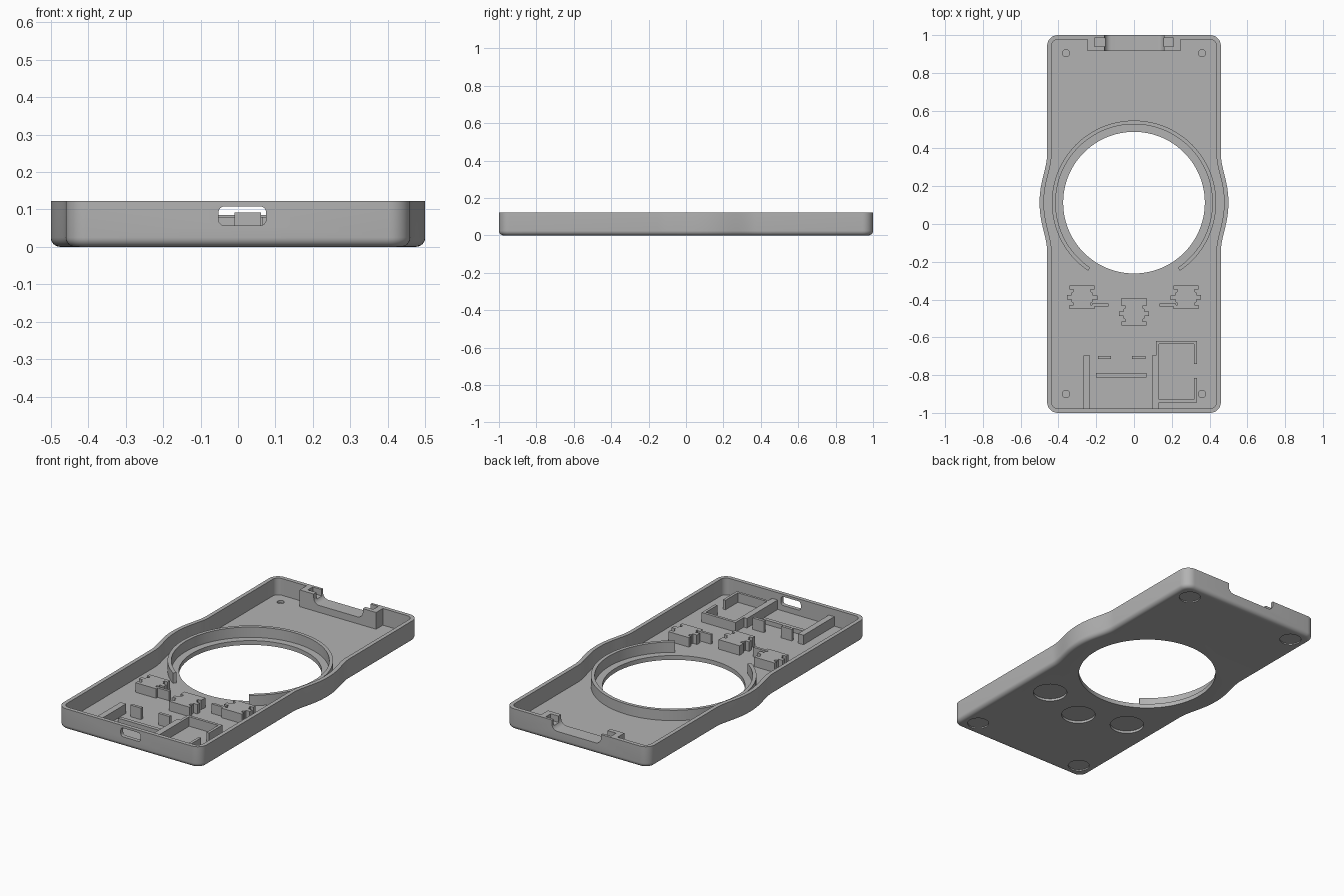
import bpy, bmesh, math
from mathutils import Vector

cube = bpy.data.objects.get("Cube")
if cube:
    bpy.data.objects.remove(cube, do_unlink=True)

HEIGHT, FLOOR, WALL, TOP = 0.122, 0.025, 0.023, 0.08
HOLE_Y = 0.113

grey = bpy.data.materials.new("plain grey")
grey.use_nodes = True
grey.diffuse_color = (0.45, 0.45, 0.45, 1)
grey.node_tree.nodes["Principled BSDF"].inputs["Base Color"].default_value = grey.diffuse_color


def loft(name, loops):
    """Closed solid through a stack of matching point loops."""
    bm = bmesh.new()
    rings = [[bm.verts.new(p) for p in loop] for loop in loops]
    for a, b in zip(rings, rings[1:]):
        for i in range(len(a)):
            j = (i + 1) % len(a)
            bm.faces.new((a[i], a[j], b[j], b[i]))
    bm.faces.new(rings[0][::-1])
    bm.faces.new(rings[-1])
    bmesh.ops.recalc_face_normals(bm, faces=bm.faces)
    mesh = bpy.data.meshes.new(name)
    bm.to_mesh(mesh)
    bm.free()
    mesh.materials.append(grey)
    obj = bpy.data.objects.new(name, mesh)
    bpy.context.collection.objects.link(obj)
    return obj


def prism(name, pts, lo, hi, along_y=False):
    place = (lambda u, v, d: (u, d, v)) if along_y else (lambda u, v, d: (u, v, d))
    return loft(name, [[place(u, v, d) for u, v in pts] for d in (lo, hi)])


def box(name, x0, x1, y0, y1, z0=FLOOR, z1=TOP):
    return prism(name, [(x0, y0), (x1, y0), (x1, y1), (x0, y1)], z0, z1)


def arc(cx, cy, r, a0, a1, n):
    angles = [math.radians(a0 + (a1 - a0) * i / n) for i in range(n + 1)]
    return [(cx + r * math.cos(a), cy + r * math.sin(a)) for a in angles]


def disc(name, x, y, r, z0, z1, n=48):
    return prism(name, arc(x, y, r, 0, 360, n)[:-1], z0, z1)


def rounded_rect(x0, x1, y0, y1, r):
    return (arc(x1 - r, y1 - r, r, 0, 90, 8) + arc(x0 + r, y1 - r, r, 90, 180, 8)
            + arc(x0 + r, y0 + r, r, 180, 270, 8) + arc(x1 - r, y0 + r, r, 270, 360, 8))


def cut(obj, cutters):
    bpy.context.view_layer.objects.active = obj
    for c in cutters:
        mod = obj.modifiers.new("cut", 'BOOLEAN')
        mod.operation, mod.solver, mod.object = 'DIFFERENCE', 'EXACT', c
        bpy.ops.object.modifier_apply(modifier=mod.name)


def outline(inset, z):
    """Rounded slab with a soft round bulge on each side."""
    def half_width(y):
        flat = 0.46 - inset
        bulge = math.sqrt(max((0.5 - inset) ** 2 - (y - HOLE_Y) ** 2, 0))
        blend = max(0.03 - abs(flat - bulge), 0) / 0.03
        return max(flat, bulge) + blend * blend * 0.0075
    r = 0.057 - inset
    right = arc(0.46 - inset - r, -1 + inset + r, r, -90, 0, 8)
    for i in range(41):
        y = HOLE_Y - 0.28 + 0.56 * i / 40
        right.append((half_width(y), y))
    right += arc(0.46 - inset - r, 1 - inset - r, r, 0, 90, 8)
    return [(x, y, z) for x, y in right + [(-x, y) for x, y in reversed(right)]]


# Tray shell with a rounded bottom edge
loops = []
for i in range(7):
    a = math.pi / 2 * i / 6
    loops.append(outline(0.025 * (1 - math.sin(a)), 0.025 * (1 - math.cos(a))))
loops += [outline(0, HEIGHT), outline(WALL, HEIGHT), outline(WALL, FLOOR)]
tray = loft("tray_shell", loops)

# Thick block behind the rear latch opening
latch_block = box("latch_block", -0.245, 0.245, 0.915, 1 - WALL, FLOOR, HEIGHT)

# Cutters
latch_cuts = [
    prism("latch_cutter", rounded_rect(-0.155, 0.16, 0.065, 0.2, 0.035), 0.88, 1.1, True),
    box("pin_cutter", -0.21, 0.21, 0.94, 0.985, 0.085, 0.2),
]
tray_cuts = latch_cuts + [
    disc("opening_cutter", 0, HOLE_Y, 0.375, -0.1, 0.2, 96),
    prism("port_cutter", rounded_rect(-0.052, 0.075, 0.057, 0.108, 0.016), -1.1, -0.95, True),
]
mounts = [(-0.275, -0.388), (0, -0.475), (0.275, -0.388)]
for x, y in mounts:
    tray_cuts.append(disc("button_recess_cutter", x, y, 0.092, -0.1, 0.014))
for x in (-0.36, 0.36):
    for y in (-0.9, 0.905):
        tray_cuts.append(disc("foot_recess_cutter", x, y, 0.058, -0.1, 0.007))
        tray_cuts.append(disc("pin_hole_cutter", x, y, 0.019, 0.012, 0.1, 24))
cut(tray, tray_cuts)
cut(latch_block, latch_cuts)
for c in tray_cuts:
    bpy.data.objects.remove(c, do_unlink=True)

# Open ring lip around the large opening
ring = prism("ring_lip", arc(0, HOLE_Y, 0.435, -56, 236, 96) + arc(0, HOLE_Y, 0.415, 236, -56, 96),
             FLOOR, TOP + 0.005)

# Three switch mounts with side clips
quarter = [(0.066, 0.063), (0.066, 0.042), (0.046, 0.042), (0.046, 0.03),
           (0.056, 0.025), (0.056, 0.012), (0.08, 0.012)]
half = quarter + [(x, -y) for x, y in reversed(quarter)]
profile = half + [(-x, y) for x, y in reversed(half)]
for side, (mx, my) in zip(("right", "middle", "left"), mounts):
    prism(side + "_switch_mount", [(mx + x, my + y) for x, y in profile], FLOOR, TOP)
box("middle_mount_bar", -0.068, 0.068, -0.412, -0.395)

# Small stops beside the outer mounts
for s, side in ((-1, "right"), (1, "left")):
    a, b = sorted((s * 0.135, s * 0.222))
    box(side + "_mount_stop", a, b, -0.437, -0.422)
    a, b = sorted((s * 0.193, s * 0.212))
    box(side + "_mount_peg", a, b, -0.403, -0.378)

# Circuit board rails and stops
back = -1 + WALL
box("right_board_rail", -0.267, -0.232, back, -0.695)
box("left_board_rail", 0.096, 0.132, back, -0.695)
box("board_rest", -0.2, 0.065, -0.812, -0.79, FLOOR, 0.05)
box("right_board_stop", -0.19, -0.122, -0.715, -0.698, FLOOR, 0.092)
box("left_board_stop", -0.01, 0.062, -0.715, -0.698, FLOOR, 0.092)

# Frame for the small module
box("frame_inner_wall", 0.116, 0.132, -0.695, -0.636)
box("frame_rear_wall", 0.116, 0.334, -0.636, -0.62)
box("frame_outer_wall_rear", 0.318, 0.334, -0.742, -0.636)
box("frame_outer_wall_front", 0.318, 0.334, -0.93, -0.815)
box("frame_front_wall", 0.132, 0.334, -0.944, -0.93)

# Smooth the rounded surfaces only
bpy.ops.object.select_all(action='DESELECT')
for obj in (tray, latch_block, ring):
    obj.select_set(True)
bpy.context.view_layer.objects.active = tray
bpy.ops.object.shade_smooth_by_angle(angle=math.radians(30))
